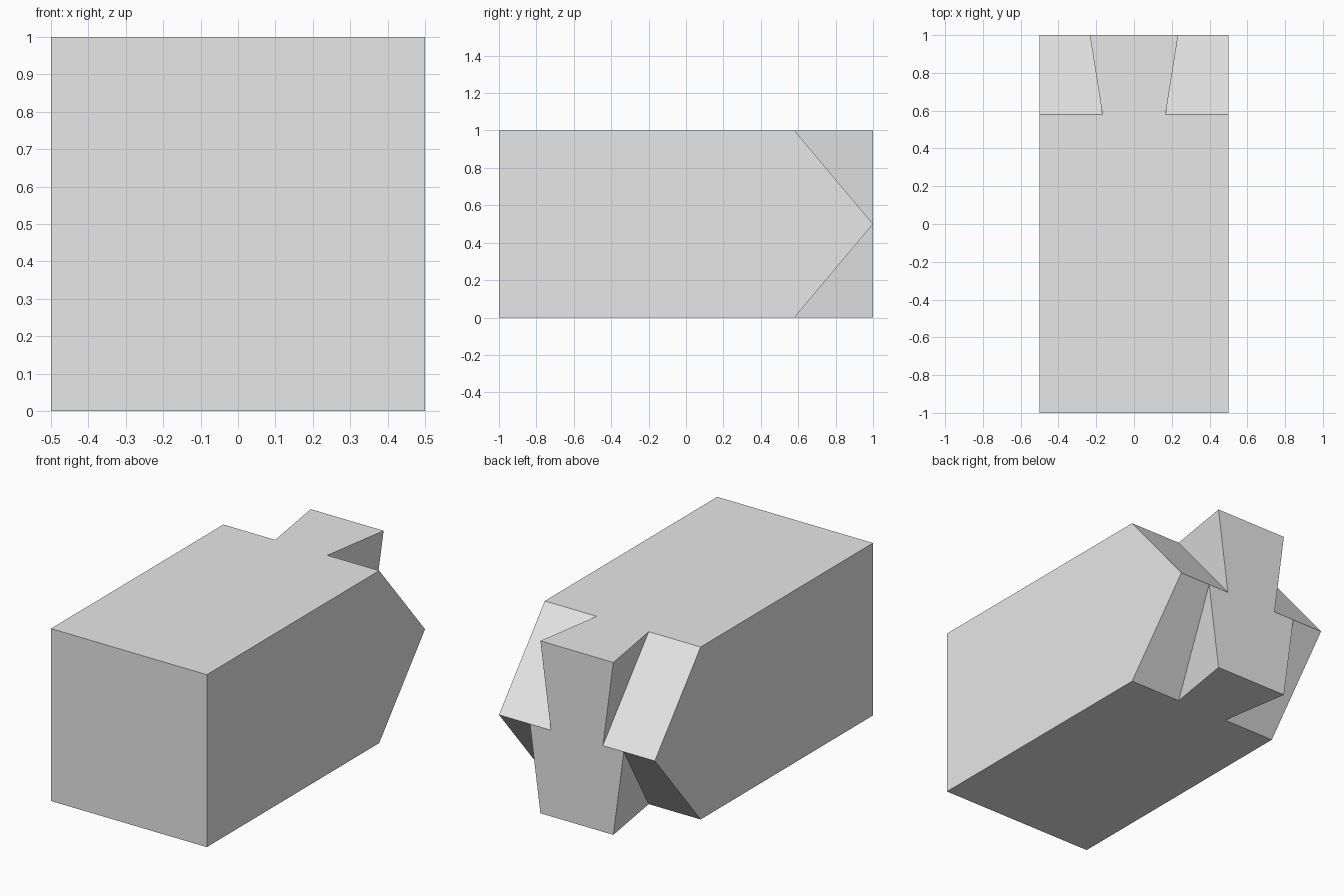
import bpy
import bmesh

default = bpy.data.objects.get("Cube")
if default:
    bpy.data.objects.remove(default, do_unlink=True)

# Plain grey material
GREY = (0.8, 0.8, 0.8, 1.0)
mat = bpy.data.materials.new("light_grey")
mat.use_nodes = True
mat.diffuse_color = GREY
mat.node_tree.nodes["Principled BSDF"].inputs["Base Color"].default_value = GREY

# Main sizes
WIDTH, END, MID, TOP = 0.5, 1.0, 0.5, 1.0
SHOULDER = 0.58                       # where the sloped shoulders start
NECK, FLARE = 0.167, 0.067            # tail half width at its root, and its spread

# Named corners of one half of the beam
POINTS = {
    "front_low": (WIDTH, -END, 0),
    "front_high": (WIDTH, -END, TOP),
    "shoulder_high": (WIDTH, SHOULDER, TOP),
    "nose": (WIDTH, END, MID),
    "shoulder_low": (WIDTH, SHOULDER, 0),
    "neck_high": (NECK, SHOULDER, TOP),
    "tail_high": (NECK + FLARE, END, TOP),
    "waist_in": (NECK, END, MID),
    "waist_out": (NECK + 2 * FLARE, END, MID),
    "tail_low": (NECK + FLARE, END, 0),
    "neck_low": (NECK, SHOULDER, 0),
}

# Faces repeated on both sides: cheek, shoulder slopes and tail flanks
SIDE_FACES = [
    "front_low front_high shoulder_high nose shoulder_low",
    "neck_high shoulder_high nose waist_out waist_in",
    "neck_high waist_in tail_high",
    "neck_low shoulder_low nose waist_out",
    "neck_low waist_out tail_low",
]

# Outlines that run across both halves: front, top, bottom and tail end
CROSS_FACES = [
    "front_low front_high",
    "front_high shoulder_high neck_high tail_high",
    "front_low shoulder_low neck_low tail_low",
    "tail_high waist_in waist_out tail_low",
]

bm = bmesh.new()
left, right = ({name: bm.verts.new((side * x, y, z))
                for name, (x, y, z) in POINTS.items()} for side in (1, -1))

for face in SIDE_FACES:
    for half in (left, right):
        bm.faces.new([half[name] for name in face.split()])
for face in CROSS_FACES:
    names = face.split()
    bm.faces.new([left[n] for n in names] + [right[n] for n in reversed(names)])
bmesh.ops.recalc_face_normals(bm, faces=bm.faces[:])

# Beam with twisted dovetail end
mesh = bpy.data.meshes.new("dovetail_beam")
bm.to_mesh(mesh)
bm.free()
mesh.materials.append(mat)
beam = bpy.data.objects.new("dovetail_beam", mesh)
bpy.context.collection.objects.link(beam)
